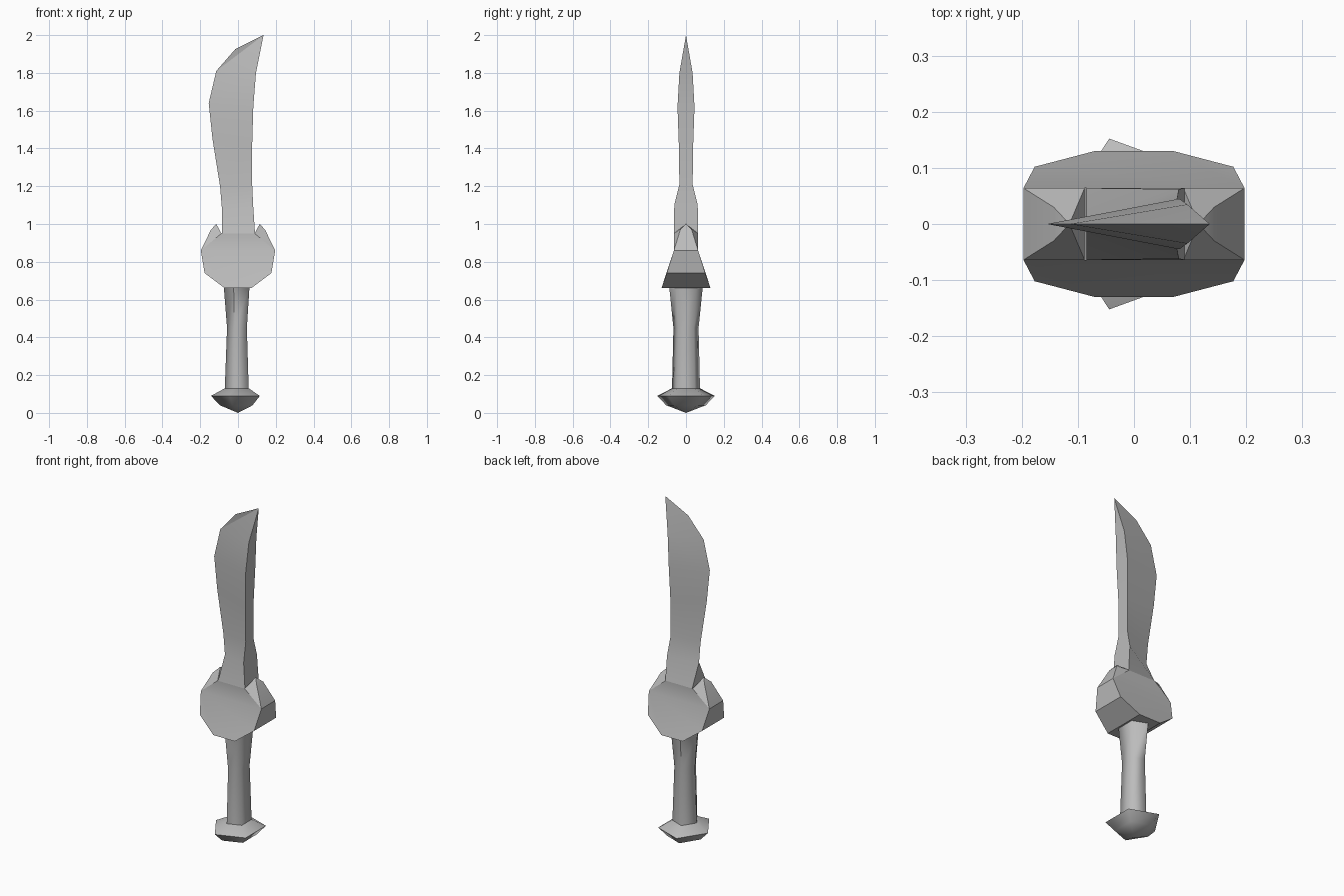
import bpy, bmesh, math

cube = bpy.data.objects.get("Cube")
if cube:
    bpy.data.objects.remove(cube, do_unlink=True)

GREY = (0.5, 0.5, 0.5, 1)
steel = bpy.data.materials.new("plain_grey")
steel.use_nodes = True
steel.diffuse_color = GREY
steel.node_tree.nodes["Principled BSDF"].inputs["Base Color"].default_value = GREY


def finish(name, bm, angle):
    """Turn a bmesh into a shaded object."""
    bmesh.ops.remove_doubles(bm, verts=bm.verts, dist=0.0005)
    bmesh.ops.recalc_face_normals(bm, faces=bm.faces)
    mesh = bpy.data.meshes.new(name)
    bm.to_mesh(mesh)
    bm.free()
    mesh.materials.append(steel)
    obj = bpy.data.objects.new(name, mesh)
    bpy.context.collection.objects.link(obj)
    bpy.ops.object.select_all(action="DESELECT")
    obj.select_set(True)
    bpy.context.view_layer.objects.active = obj
    bpy.ops.object.shade_smooth_by_angle(angle=math.radians(angle))


def face(bm, *points):
    bm.faces.new([bm.verts.new(p) for p in points])


def flip(p):
    return (p[0], -p[1], p[2])


def lathe(name, rings, angle, sides=5):
    """Five-sided body from rings of (z, x radius, y radius)."""
    bm = bmesh.new()
    loops = []
    for z, rx, ry in rings:
        turns = [math.pi + math.tau * i / sides for i in range(sides)]
        loops.append([(rx * math.cos(t), ry * math.sin(t), z) for t in turns])
    for low, high in zip(loops, loops[1:]):
        for i in range(sides):
            j = (i + 1) % sides
            if low[i] == low[j]:
                face(bm, low[i], high[j], high[i])
            else:
                face(bm, low[i], low[j], high[j], high[i])
    face(bm, *loops[-1])
    finish(name, bm, angle)


# Pommel and grip
lathe("pommel", [(0, 0, 0), (0.04, 0.095, 0.11), (0.09, 0.143, 0.16),
                 (0.13, 0.07, 0.078)], 80)
lathe("grip", [(0.125, 0.07, 0.078), (0.45, 0.058, 0.07),
               (0.665, 0.075, 0.093)], 80)

# Guard: one quarter outline of (x, half thickness, z), from bottom to notch
quarter = [(0.07, 0.13, 0.66), (0.177, 0.102, 0.74), (0.197, 0.064, 0.86),
           (0.143, 0.03, 0.97), (0.115, 0, 1.0), (0.088, 0.064, 0.95)]
bm = bmesh.new()
for s in (1, -1):
    pts = [(s * x, y, z) for x, y, z in quarter]
    other = [(-x, y, z) for x, y, z in pts]
    # Rim, horn tip and notch wall
    for a, b in zip(pts[:3], pts[1:4]):
        face(bm, a, b, flip(b), flip(a))
    face(bm, pts[3], pts[4], flip(pts[3]))
    face(bm, pts[4], pts[5], flip(pts[5]))
    # Horn slopes
    for side in (lambda p: p, flip):
        face(bm, *[side(p) for p in pts[2:]])
    # Broad front or back plate, in two slopes
    side = flip if s > 0 else (lambda p: p)
    face(bm, *[side(p) for p in pts[:3] + other[2::-1]])
    face(bm, *[side(p) for p in (pts[2], pts[5], other[5], other[2])])
a, b = quarter[0], (-quarter[0][0],) + quarter[0][1:]
face(bm, a, b, flip(b), flip(a))
finish("guard", bm, 35)

# Blade: matching points along the cutting edge and the flat spine
edge = [(-0.085, 0.064, 0.95), (-0.085, 0, 1.08), (-0.095, 0, 1.2),
        (-0.135, 0, 1.45), (-0.155, 0, 1.64), (-0.115, 0, 1.81),
        (-0.015, 0, 1.925)]
spine = [(0.09, 0.064, 0.95), (0.08, 0.062, 1.1), (0.075, 0.035, 1.21),
         (0.075, 0.038, 1.42), (0.081, 0.045, 1.62), (0.095, 0.035, 1.8),
         (0.135, 0, 2.0)]
bm = bmesh.new()
face(bm, edge[0], flip(edge[0]), edge[1])
for i in range(len(edge) - 1):
    quad = (edge[i], spine[i], spine[i + 1], edge[i + 1])
    face(bm, *quad)
    face(bm, *[flip(p) for p in quad])
    if spine[i + 1][1]:
        face(bm, spine[i], spine[i + 1], flip(spine[i + 1]), flip(spine[i]))
    else:
        face(bm, spine[i], spine[i + 1], flip(spine[i]))
finish("blade", bm, 35)
